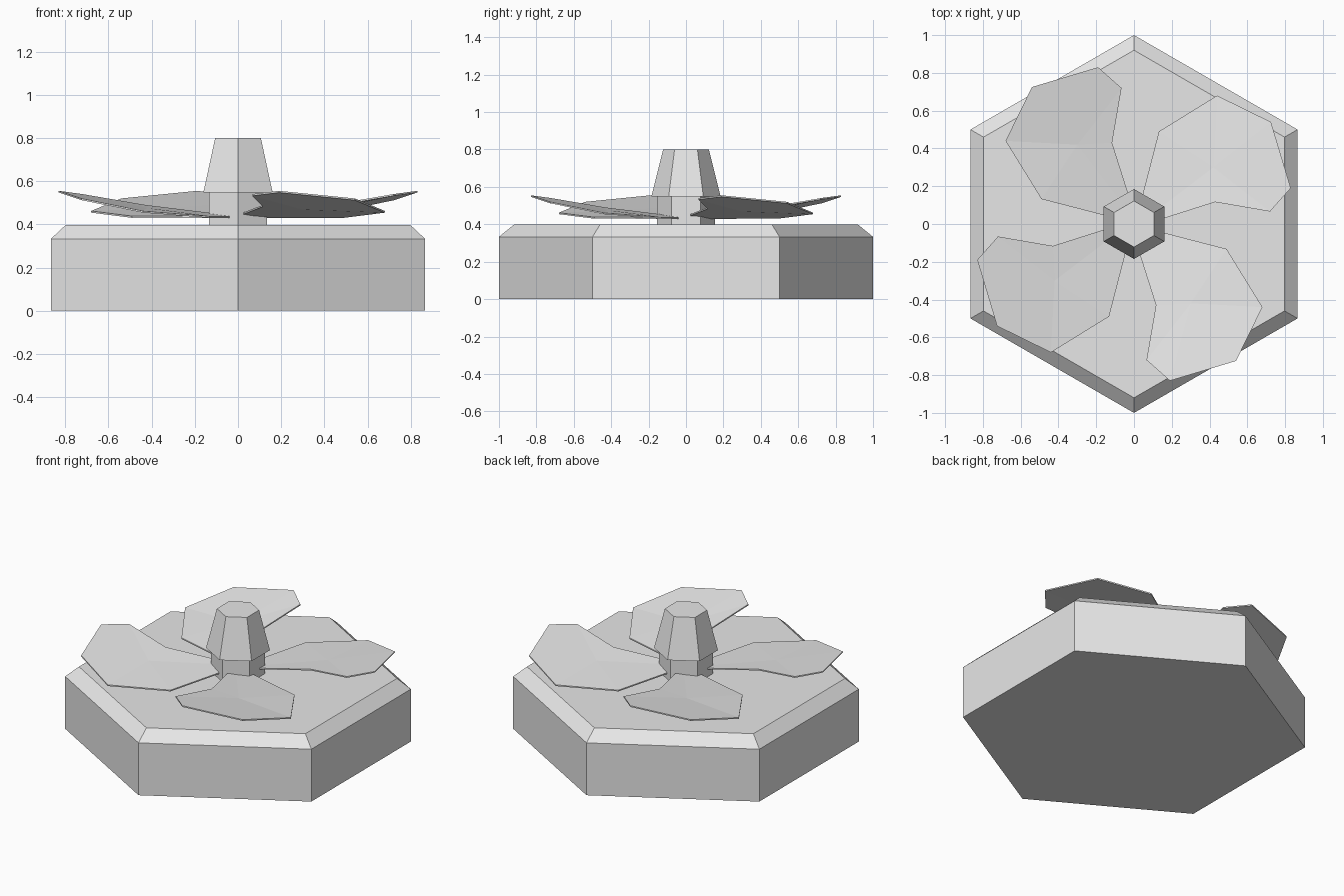
import bpy, bmesh, math
from mathutils import Matrix

cube = bpy.data.objects.get("Cube")
if cube:
    bpy.data.objects.remove(cube, do_unlink=True)

# Single plain grey
GREY = (0.8, 0.8, 0.8, 1.0)
grey = bpy.data.materials.new("light grey")
grey.use_nodes = True
grey.diffuse_color = GREY
bsdf = next(n for n in grey.node_tree.nodes if n.type == 'BSDF_PRINCIPLED')
bsdf.inputs["Base Color"].default_value = GREY


def make_object(name, bm):
    bmesh.ops.recalc_face_normals(bm, faces=bm.faces)
    mesh = bpy.data.meshes.new(name)
    bm.to_mesh(mesh)
    bm.free()
    mesh.materials.append(grey)
    obj = bpy.data.objects.new(name, mesh)
    bpy.context.scene.collection.objects.link(obj)
    return obj


def hex_stack(name, rings):
    """Closed six-sided solid through (radius, height) rings, corners on the y axis."""
    bm = bmesh.new()
    loops = []
    for r, z in rings:
        angles = [math.radians(30 + 60 * i) for i in range(6)]
        loops.append([bm.verts.new((r * math.cos(a), r * math.sin(a), z)) for a in angles])
    for low, high in zip(loops, loops[1:]):
        for i in range(6):
            j = (i + 1) % 6
            bm.faces.new((low[i], low[j], high[j], high[i]))
    bm.faces.new(loops[0][::-1])
    bm.faces.new(loops[-1])
    return make_object(name, bm)


# Chamfered base, shaft and tapered cap
hex_stack("base", [(1.0, 0.0), (1.0, 0.333), (0.92, 0.398)])
hex_stack("shaft", [(0.156, 0.39), (0.156, 0.55)])
hex_stack("hub_cap", [(0.185, 0.548), (0.122, 0.80)])

# Blade outline (top surface) and the low point of its shallow dish
OUTLINE = [(0.0, -0.02, 0.437), (0.72, 0.066, 0.54), (0.83, 0.19, 0.555),
           (0.725, 0.54, 0.52), (0.44, 0.68, 0.462), (0.132, 0.49, 0.438)]
OUTLINE.insert(1, (0.43, 0.116, 0.49))
CENTRE = (0.42, 0.30, 0.476)
THICKNESS = 0.008


def make_blade(name, angle):
    bm = bmesh.new()
    layers = []
    for drop in (0.0, THICKNESS):
        rim = [bm.verts.new((x, y, z - drop)) for x, y, z in OUTLINE]
        mid = bm.verts.new((CENTRE[0], CENTRE[1], CENTRE[2] - drop))
        for i in range(len(rim)):
            bm.faces.new((rim[i], rim[(i + 1) % len(rim)], mid))
        layers.append(rim)
    top, bottom = layers
    for i in range(len(top)):
        j = (i + 1) % len(top)
        bm.faces.new((top[i], bottom[i], bottom[j], top[j]))
    bm.transform(Matrix.Rotation(angle, 4, 'Z'))
    return make_object(name, bm)


# Four blades around the shaft
for k, side in enumerate(("back_left", "back_right", "front_right", "front_left")):
    make_blade("blade_" + side, k * math.pi / 2)
